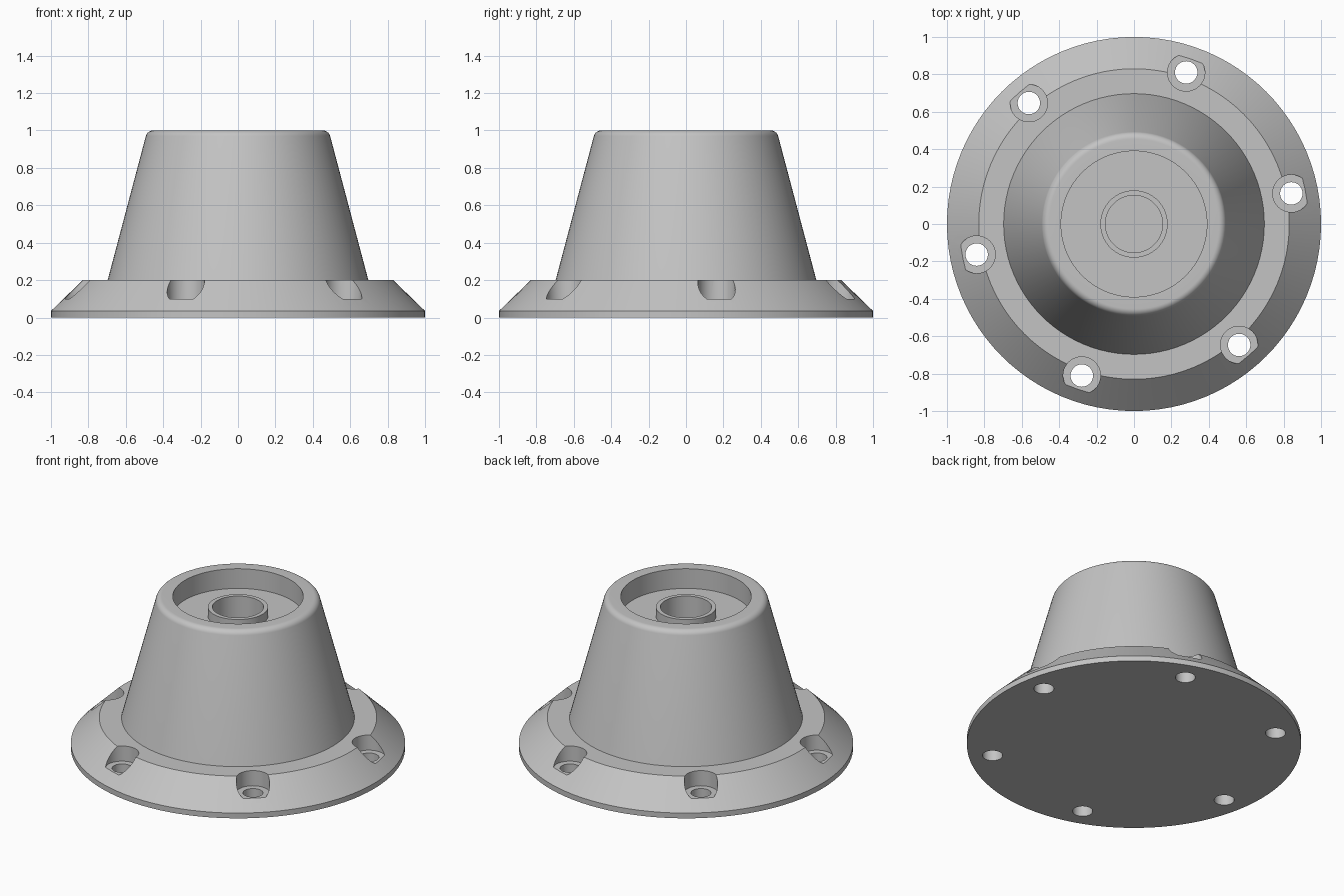
import bpy, bmesh
from math import cos, sin, pi, radians
from mathutils import Matrix

cube = bpy.data.objects.get("Cube")
if cube:
    bpy.data.objects.remove(cube, do_unlink=True)

grey = bpy.data.materials.new("plain grey")
grey.use_nodes = True
colour = (0.55, 0.55, 0.55, 1)
grey.diffuse_color = colour
grey.node_tree.nodes["Principled BSDF"].inputs["Base Color"].default_value = colour


def lathe(name, profile, segments, location=(0, 0, 0)):
    """Revolve an (r, z) profile about z into a closed solid."""
    bm = bmesh.new()
    verts = [bm.verts.new((r, 0, z)) for r, z in profile]
    edges = [bm.edges.new(pair) for pair in zip(verts, verts[1:])]
    bmesh.ops.spin(bm, geom=verts + edges, cent=(0, 0, 0), axis=(0, 0, 1),
                   angle=2 * pi, steps=segments, use_merge=True)
    bmesh.ops.remove_doubles(bm, verts=bm.verts[:], dist=0.0001)
    bmesh.ops.recalc_face_normals(bm, faces=bm.faces[:])
    bmesh.ops.transform(bm, matrix=Matrix.Translation(location), verts=bm.verts[:])
    mesh = bpy.data.meshes.new(name)
    bm.to_mesh(mesh)
    bm.free()
    mesh.materials.append(grey)
    obj = bpy.data.objects.new(name, mesh)
    bpy.context.collection.objects.link(obj)
    return obj


# Chamfered flange and tapered post with a rounded shoulder
flange = [(0, 0), (1, 0), (1, 0.035), (0.83, 0.2), (0.697, 0.2)]
fillet = 0.04
shoulder = []
for i in range(9):
    a = radians(15 + 75 * i / 8)
    shoulder.append((0.454 + fillet * cos(a), 1 - fillet + fillet * sin(a)))

# Top pocket, raised collar and blind bore
pocket = [(0.39, 1), (0.39, 0.87), (0.18, 0.87)]
collar = [(0.18, 0.93), (0.153, 0.93), (0.153, 0.4), (0, 0.4)]
body = lathe("flanged_mount", flange + shoulder + pocket + collar, 96)

# Six counterbored bolt holes around the flange
bolt_profile = [(0, -0.1), (0.06, -0.1), (0.06, 0.1), (0.1, 0.1), (0.1, 0.3), (0, 0.3)]
cutters = []
for i in range(6):
    a = radians(11 + 60 * i)
    cutter = lathe("bolt_hole_cutter", bolt_profile, 40,
                   (0.857 * cos(a), 0.857 * sin(a), 0))
    cutter.hide_render = True
    cutters.append(cutter)
    cut = body.modifiers.new("bolt_hole", 'BOOLEAN')
    cut.operation = 'DIFFERENCE'
    cut.solver = 'EXACT'
    cut.object = cutter

# Bake the cuts and discard the cutters
bpy.context.view_layer.update()
graph = bpy.context.evaluated_depsgraph_get()
baked = bpy.data.meshes.new_from_object(body.evaluated_get(graph))
body.modifiers.clear()
body.data = baked
body.data.materials.clear()
body.data.materials.append(grey)
for cutter in cutters:
    bpy.data.objects.remove(cutter, do_unlink=True)

# Smooth round surfaces, keep machined edges crisp
for obj in bpy.context.selected_objects:
    obj.select_set(False)
body.select_set(True)
bpy.context.view_layer.objects.active = body
bpy.ops.object.shade_smooth_by_angle(angle=radians(30))
